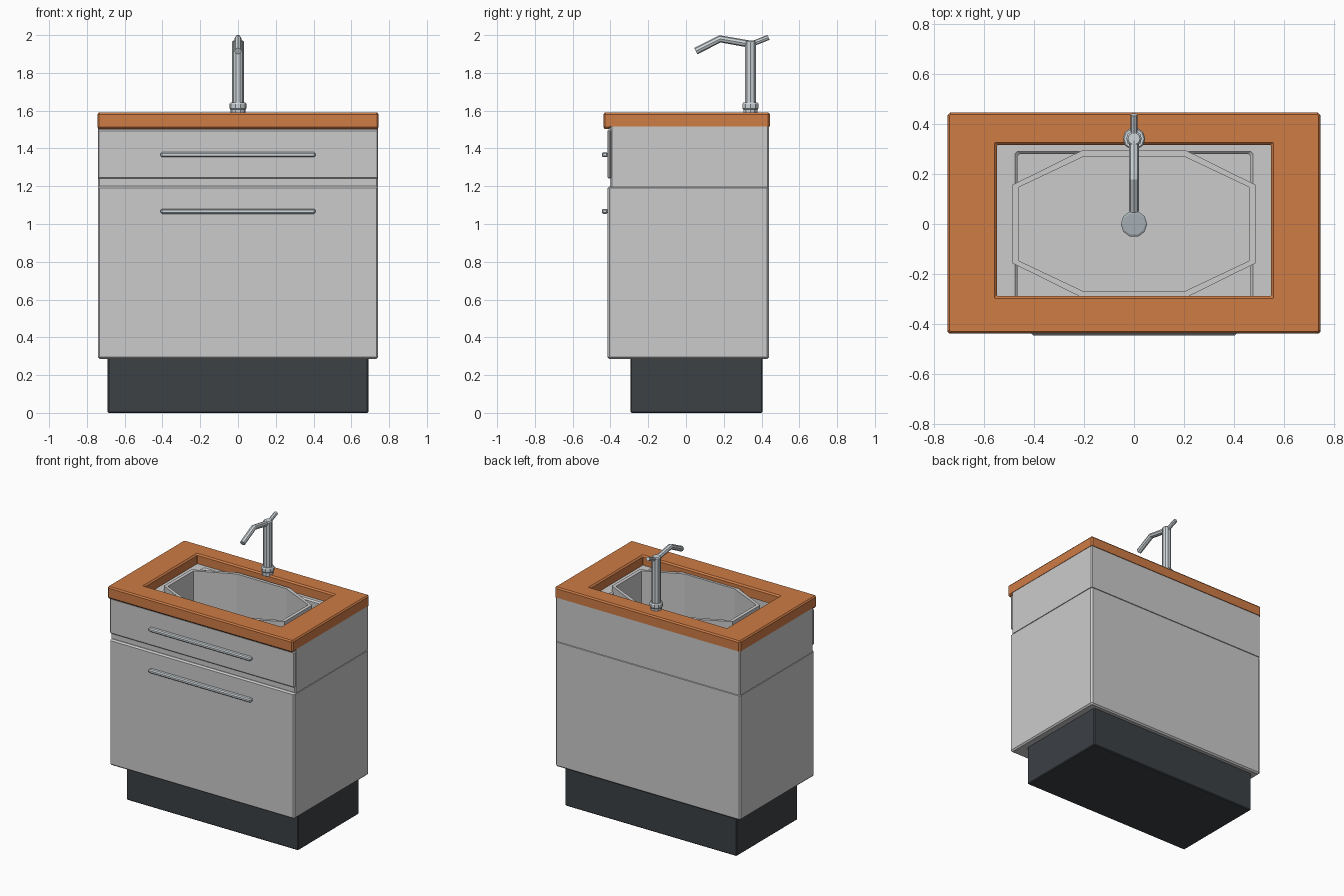
import bpy, bmesh, math

if "Cube" in bpy.data.objects:
    bpy.data.objects.remove(bpy.data.objects["Cube"])


def material(name, rgb):
    m = bpy.data.materials.new(name)
    m.diffuse_color = (*rgb, 1)
    m.use_nodes = True
    m.node_tree.nodes["Principled BSDF"].inputs["Base Color"].default_value = m.diffuse_color
    return m


WOOD = material("wood", (0.62, 0.2, 0.06))
DARK = material("dark_base", (0.045, 0.052, 0.06))
METAL = material("metal", (0.62, 0.67, 0.7))
STEEL = material("dark_metal", (0.38, 0.43, 0.46))


def finish(name, bm, mat=None):
    bmesh.ops.recalc_face_normals(bm, faces=bm.faces)
    me = bpy.data.meshes.new(name)
    bm.to_mesh(me)
    bm.free()
    ob = bpy.data.objects.new(name, me)
    bpy.context.collection.objects.link(ob)
    if mat:
        me.materials.append(mat)
    return ob


def loft(name, loops, mat=None, closed=False):
    """Skin (outline, z) loops; cap the ends, or join last to first."""
    bm = bmesh.new()
    rows = [[bm.verts.new((x, y, z)) for x, y in pts] for pts, z in loops]
    pairs = list(zip(rows, rows[1:]))
    if closed:
        pairs.append((rows[-1], rows[0]))
    else:
        bm.faces.new(rows[0])
        bm.faces.new(rows[-1])
    for a, b in pairs:
        for i in range(len(a)):
            j = (i + 1) % len(a)
            bm.faces.new((a[i], a[j], b[j], b[i]))
    return finish(name, bm, mat)


def rect(x, y0, y1, c=0.008):
    """Rectangle symmetric in x with clipped corners."""
    return [(x - c, y0), (x, y0 + c), (x, y1 - c), (x - c, y1),
            (c - x, y1), (-x, y1 - c), (-x, y0 + c), (c - x, y0)]


def circle(r, y, n=10):
    return [(r * math.cos(math.tau * i / n), y + r * math.sin(math.tau * i / n))
            for i in range(n)]


def block(name, x, y0, y1, z0, z1, c=0.01, mat=None):
    """Box with chamfered edges."""
    big, small = rect(x, y0, y1, c), rect(x - c, y0 + c, y1 - c, c / 4)
    return loft(name, [(small, z0), (big, z0 + c), (big, z1 - c), (small, z1)], mat)


def tube(name, pts, r, mat):
    cu = bpy.data.curves.new(name, 'CURVE')
    cu.dimensions = '3D'
    cu.bevel_depth, cu.bevel_resolution, cu.use_fill_caps = r, 2, True
    sp = cu.splines.new('POLY')
    sp.points.add(len(pts) - 1)
    for p, (y, z) in zip(sp.points, pts):
        p.co = (0, y, z, 1)
    me = bpy.data.meshes.new_from_object(bpy.data.objects.new(name + "_path", cu))
    for p in me.polygons:
        p.use_smooth = False
    bm = bmesh.new()
    bm.from_mesh(me)
    bmesh.ops.remove_doubles(bm, verts=bm.verts, dist=0.0005)
    me2 = finish(name, bm, None)
    me2.data.materials.clear()
    me2.data.materials.append(mat)
    return me2


# Plinth and lower cabinet
block("plinth", 0.69, -0.295, 0.405, 0, 0.30, 0.006, DARK)
block("lower_cabinet", 0.742, -0.415, 0.44, 0.285, 1.2)

# Hollow upper cabinet with its drawer front
body = rect(0.742, -0.40, 0.44)
well = rect(0.465, -0.305, 0.28)
loft("upper_cabinet", [(body, 1.195), (body, 1.52), (rect(0.475, -0.315, 0.29), 1.52),
                       (well, 1.51), (well, 1.195)], closed=True)
block("drawer_front", 0.742, -0.415, -0.395, 1.24, 1.5, 0.007)

# Handles
for name, z in (("drawer_handle", 1.367), ("door_handle", 1.067)):
    block(name, 0.41, -0.446, -0.413, z - 0.013, z + 0.013, 0.007, METAL)

# Wooden counter frame and front lip
edge = rect(0.745, -0.438, 0.445, 0.01)
hole = rect(0.547, -0.287, 0.315, 0.002)
loft("countertop", [(edge, 1.515), (edge, 1.58), (rect(0.737, -0.43, 0.437, 0.005), 1.59),
                    (rect(0.557, -0.297, 0.325, 0.002), 1.59), (hole, 1.58), (hole, 1.515)],
     WOOD, closed=True)
loft("countertop_lip", [(rect(0.737, -0.43, -0.405, 0.004), 1.503),
                        (rect(0.745, -0.438, -0.398), 1.513),
                        (rect(0.745, -0.438, -0.398), 1.516)], WOOD)


# Octagonal basin and drain
def octagon(x, xs, y, ys):
    return [(xs, -y), (x, -ys), (x, ys), (xs, y), (-xs, y), (-x, ys), (-x, -ys), (-xs, -y)]


outer, inner = octagon(0.485, 0.21, 0.293, 0.157), octagon(0.46, 0.2, 0.27, 0.147)
loft("basin", [(outer, 1.2), (outer, 1.555), (inner, 1.555), (inner, 1.22)])
loft("drain", [(circle(0.053, 0), 1.215), (circle(0.053, 0), 1.228),
               (circle(0.045, 0), 1.232)], STEEL)

# Tap: collar and stem, spout, lever
Y = 0.341
loft("tap_stem", [(circle(r, Y), z) for r, z in
                  ((0.039, 1.58), (0.039, 1.605), (0.045, 1.612), (0.045, 1.635),
                   (0.04, 1.642), (0.031, 1.642), (0.031, 1.965), (0.024, 1.972))], METAL)
tube("tap_spout", [(Y, 1.952), (0.18, 1.98), (0.052, 1.915)], 0.019, METAL)
tube("tap_lever", [(Y, 1.95), (0.437, 1.988)], 0.014, METAL)
